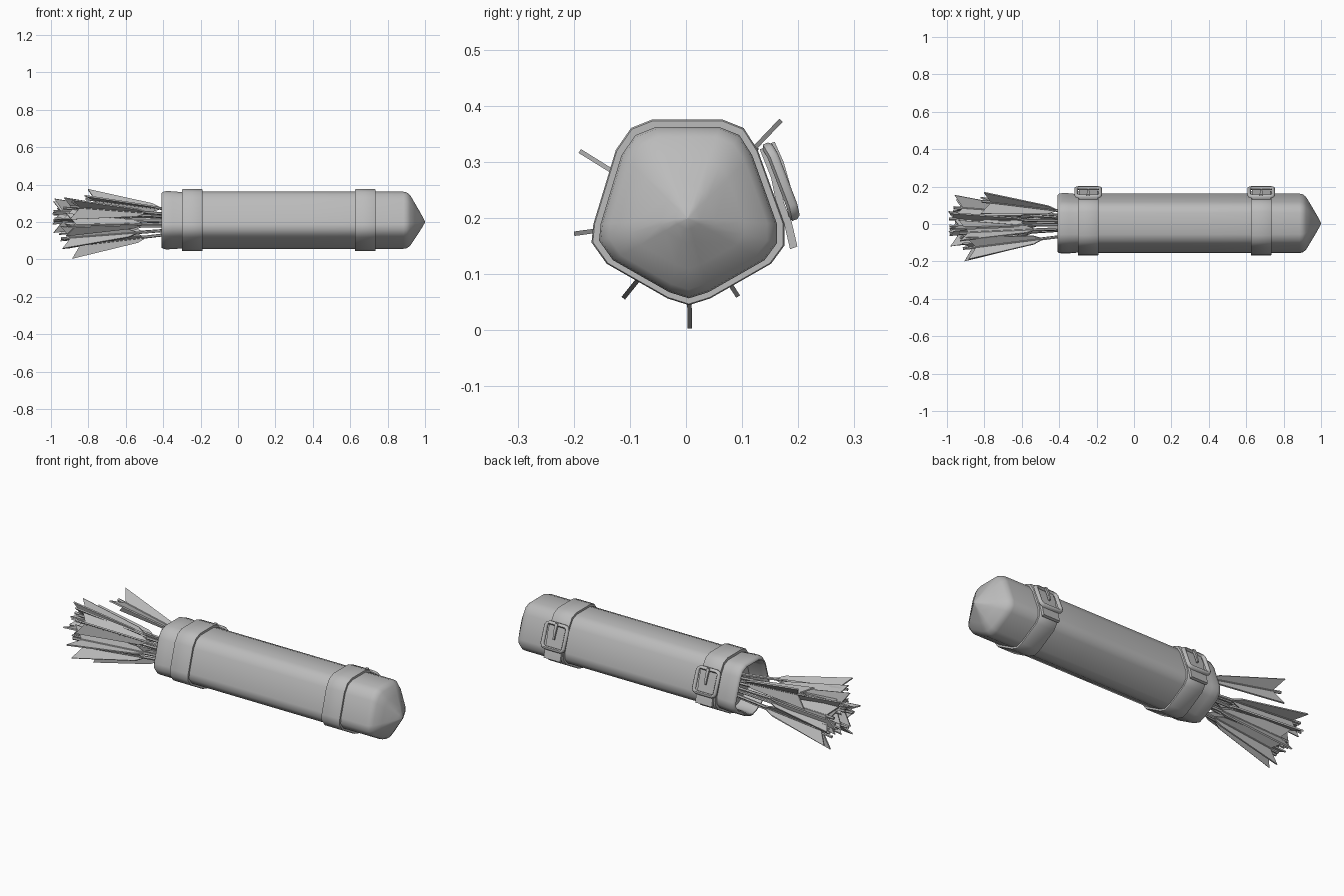
import bpy, bmesh, math
from mathutils import Vector

if "Cube" in bpy.data.objects:
    bpy.data.objects.remove(bpy.data.objects["Cube"])

mat = bpy.data.materials.new("plain_grey")
mat.diffuse_color = (0.5, 0.5, 0.5, 1)
mat.use_nodes = True
mat.node_tree.nodes["Principled BSDF"].inputs["Base Color"].default_value = mat.diffuse_color
CY, CZ = 0.003, 0.2


def finish(name, bm, angle=40):
    bmesh.ops.recalc_face_normals(bm, faces=bm.faces[:])
    me = bpy.data.meshes.new(name)
    bm.to_mesh(me)
    bm.free()
    ob = bpy.data.objects.new(name, me)
    bpy.context.collection.objects.link(ob)
    me.materials.append(mat)
    bpy.ops.object.select_all(action='DESELECT')
    ob.select_set(True)
    bpy.context.view_layer.objects.active = ob
    bpy.ops.object.shade_smooth_by_angle(angle=math.radians(angle))
    return ob


def add_loft(bm, rings, loop=False):
    """Skin a list of point rings; either close the loop or cap both ends."""
    vs = [[bm.verts.new(p) for p in r] for r in rings]
    n = len(vs[0])
    pairs = list(zip(vs, vs[1:])) + ([(vs[-1], vs[0])] if loop else [])
    for a, b in pairs:
        for i in range(n):
            j = (i + 1) % n
            bm.faces.new((a[i], a[j], b[j], b[i]))
    if not loop:
        bm.faces.new(vs[0])
        bm.faces.new(vs[-1])


# Rounded pentagon cross-section (y, z)
SECTION = [(-.055, .362), (.06, .362), (.095, .348), (.118, .312), (.162, .19),
           (.162, .155), (.14, .125), (.04, .068), (.005, .057), (-.03, .068),
           (-.13, .125), (-.155, .16), (-.152, .19), (-.115, .312), (-.09, .348)]


def section(x, s):
    return [(x, CY + (y - CY) * s, CZ + (z - CZ) * s) for y, z in SECTION]


# Hollow tube with rolled mouth and pointed closed end
bm = bmesh.new()
add_loft(bm, [section(x, s) for x, s in [
    (.8, .85), (-.38, .85), (-.4, .87), (-.41, .91), (-.41, .95), (-.402, .995),
    (-.385, 1.02), (-.35, 1.015), (-.3, .985), (-.2, 1), (.4, 1), (.885, 1),
    (.902, .98), (.92, .89), (.945, .63), (.975, .31), (.99, .14), (1, .01)]])
finish("quiver_tube", bm, 50)


# Straps with buckles on the back
D = Vector((0, .36, -.933))       # down the buckle
N = Vector((0, .933, .36))        # out of the buckle
X = Vector((1, 0, 0))


def round_rect(w, h, r):
    pts = []
    for k, (sx, sy) in enumerate([(1, 1), (-1, 1), (-1, -1), (1, -1)]):
        for t in (0, 45, 90):
            a = math.radians(k * 90 + t)
            pts.append((sx * (w - r) + r * math.cos(a), sy * (h - r) + r * math.sin(a)))
    return pts


def band(path, cx, half_w, thick):
    """Rectangular section swept along a (y, z) path."""
    rings = []
    for y, z in path:
        p = Vector((cx, y, z))
        rings.append([p + X * a * half_w + N * b * thick / 2
                      for a, b in ((-1, -1), (1, -1), (1, 1), (-1, 1))])
    return rings


for side, cx in (("mouth", -.245), ("tip", .68)):
    bm = bmesh.new()
    add_loft(bm, [section(cx + dx, s) for dx, s in
                  [(-.055, .97), (-.055, 1.07), (-.051, 1.085),
                   (.051, 1.085), (.055, 1.07), (.055, .97)]])
    finish(side + "_strap", bm)

    # Loose strap end passing through the buckle
    bm = bmesh.new()
    add_loft(bm, band([(.138, .325), (.158, .275), (.168, .225), (.182, .19),
                       (.192, .147)], cx, .05, .014))
    finish(side + "_strap_end", bm)

    # Buckle frame, slightly bowed
    c = Vector((cx, .171, .266))
    bm = bmesh.new()
    rings = []
    for inset, up in ((0, -.005), (0, .005), (.005, .01), (.013, .01),
                      (.018, .005), (.018, -.005), (.009, -.01)):
        rings.append([c + X * u + D * v + N * (up + .004 - 1.4 * v * v)
                      for u, v in round_rect(.073 - inset, .073 - inset, .026 - inset)])
    add_loft(bm, rings, True)
    finish(side + "_buckle_frame", bm, 50)

    # Prong and its hole rivet
    bm = bmesh.new()
    add_loft(bm, [[c + X * a * w + D * v + N * (o + b * .005)
                   for a, b in ((-1, -1), (1, -1), (1, 1), (-1, 1))]
                  for v, w, o in ((-.07, .008, .008), (-.03, .007, .01), (.015, .004, .006))])
    finish(side + "_buckle_prong", bm)


# Arrows: each defined by the tip of its outward vane (x, y, z)
TIPS = [(-.82, .17, .375), (-.9, -.19, .32), (-.92, -.2, .172), (-.95, -.112, .057),
        (-.92, .093, .06), (-.9, .007, .003), (-.97, .155, .245), (-.99, -.03, .325),
        (-.94, -.09, .33), (-.995, .06, .31), (-.96, .13, .16), (-.99, -.12, .22),
        (-.93, .02, .1)]
VANE = [(.41, .003), (.36, .026), (0, .07), (.05, .003)]   # distance from tail, height

for k, tip in enumerate(TIPS):
    tip = Vector(tip)
    out = Vector((0, tip.y - CY, tip.z - CZ))
    reach = out.length
    out.normalize()
    tail = Vector((tip.x + .005, CY, CZ)) + out * (reach - .07)
    base = Vector((.1, CY, CZ)) + out * .01
    axis = (base - tail).normalized()
    out = (out - axis * out.dot(axis)).normalized()
    side = axis.cross(out)
    bm = bmesh.new()
    # shaft
    add_loft(bm, [[p + (out * math.cos(a) + side * math.sin(a)) * .008
                   for a in (i * math.pi / 3 for i in range(6))] for p in (tail, base)])
    # three vanes
    for i in range(3):
        a = i * math.tau / 3
        up = out * math.cos(a) + side * math.sin(a)
        flat = axis.cross(up) * .004
        add_loft(bm, [[tail + axis * u + up * h + flat * s for u, h in VANE] for s in (-1, 1)])
    finish(f"arrow_{k + 1}", bm, 30)
